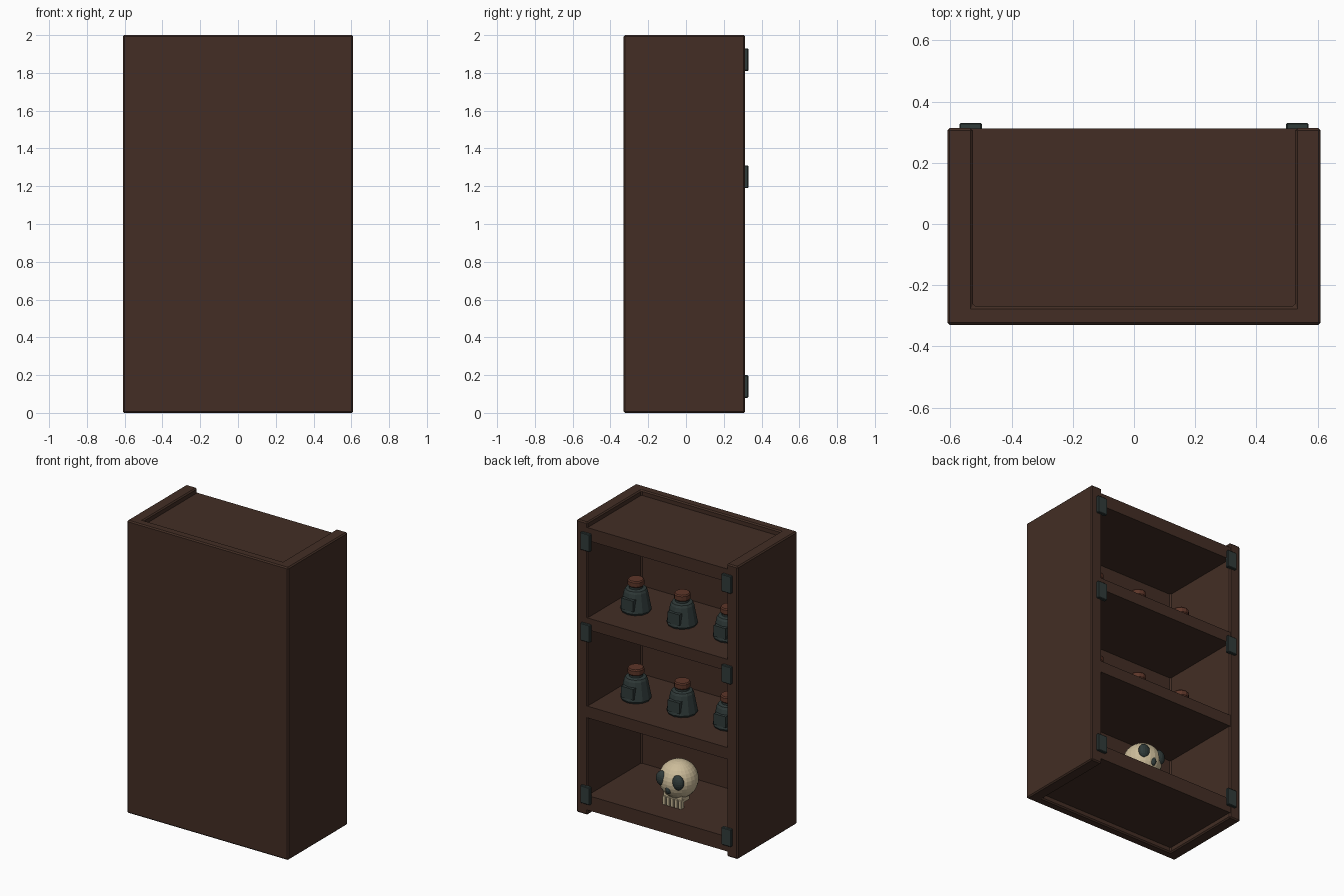
import bpy, bmesh, math
from mathutils import Matrix

if "Cube" in bpy.data.objects:
    bpy.data.objects.remove(bpy.data.objects["Cube"])


def material(name, rgb):
    m = bpy.data.materials.new(name)
    m.diffuse_color = (*rgb, 1)
    m.use_nodes = True
    m.node_tree.nodes["Principled BSDF"].inputs["Base Color"].default_value = m.diffuse_color
    return m


WOOD = material("dark wood", (0.056, 0.027, 0.018))
IRON = material("grey green", (0.030, 0.044, 0.042))
CORK = material("red brown cork", (0.110, 0.037, 0.022))
BONE = material("bone", (0.60, 0.50, 0.32))


def finish(name, bm, mat, bevel=0):
    bmesh.ops.recalc_face_normals(bm, faces=bm.faces)
    me = bpy.data.meshes.new(name)
    bm.to_mesh(me)
    bm.free()
    me.materials.append(mat)
    ob = bpy.data.objects.new(name, me)
    bpy.context.collection.objects.link(ob)
    if bevel:
        mod = ob.modifiers.new("bevel", 'BEVEL')
        mod.width = bevel
        mod.segments = 1
    return ob


def box(name, x, y, z, mat, bevel=0):
    """Box from (min, max) ranges on each axis."""
    bm = bmesh.new()
    bmesh.ops.create_cube(bm, size=1)
    for v in bm.verts:
        for i, (a, b) in enumerate((x, y, z)):
            v.co[i] = (a + b) / 2 + v.co[i] * (b - a)
    return finish(name, bm, mat, bevel)


def prism(name, outline, z0, z1, mat, bevel=0):
    bm = bmesh.new()
    f = bm.faces.new([bm.verts.new((x, y, z0)) for x, y in outline])
    ext = bmesh.ops.extrude_face_region(bm, geom=[f])
    for v in ext["geom"]:
        if isinstance(v, bmesh.types.BMVert):
            v.co.z = z1
    return finish(name, bm, mat, bevel)


def turned(name, profile, centre, mat, sides=12):
    """Closed solid of revolution from (radius, height) points."""
    bm = bmesh.new()
    rings = []
    for r, z in profile:
        rings.append([bm.verts.new((centre[0] + r * math.cos(2 * math.pi * k / sides),
                                    centre[1] + r * math.sin(2 * math.pi * k / sides),
                                    centre[2] + z)) for k in range(sides)])
    for a, b in zip(rings, rings[1:]):
        for k in range(sides):
            n = (k + 1) % sides
            bm.faces.new((a[k], a[n], b[n], b[k]))
    bm.faces.new(rings[0][::-1])
    bm.faces.new(rings[-1])
    return finish(name, bm, mat)


def ellipsoid(name, centre, radii, mat, u=16, v=10):
    bm = bmesh.new()
    bmesh.ops.create_uvsphere(bm, u_segments=u, v_segments=v, radius=1,
                              matrix=Matrix.Translation(centre) @ Matrix.Diagonal((*radii, 1)))
    return finish(name, bm, mat)


# Cabinet shell: two sides and the closed wall as one U-shaped profile
W, IN, Y0, YB, Y1 = 0.61, 0.526, -0.33, -0.269, 0.313
prism("cabinet_shell", [(-W, Y0), (W, Y0), (W, Y1), (IN, Y1), (IN, YB),
                        (-IN, YB), (-IN, Y1), (-W, Y1)], 0, 2, WOOD, 0.008)

# Top, shelves and bottom boards
FLOOR, SHELVES = 0.135, (0.745, 1.348)
for name, z0, z1 in (("bottom_board", 0.035, FLOOR),
                     ("lower_shelf", SHELVES[0] - 0.08, SHELVES[0]),
                     ("upper_shelf", SHELVES[1] - 0.08, SHELVES[1]),
                     ("top_board", 1.877, 1.965)):
    box(name, (-IN - 0.01, IN + 0.01), (YB - 0.01, Y1 - 0.001), (z0, z1), WOOD)

# Hinge plates on the open edge
for z in (0.14, 1.25, 1.87):
    for s in (-1, 1):
        xs = sorted((s * 0.497, s * 0.57))
        box("hinge_plate", xs, (0.305, 0.33), (z - 0.06, z + 0.06), IRON, 0.004)

# Bottles with corks and raised labels
for z in SHELVES:
    for x in (-0.35, 0, 0.35):
        c = (x, 0.04, z)
        turned("bottle", [(0.092, 0), (0.098, 0.012), (0.074, 0.135), (0.066, 0.15),
                          (0.044, 0.155), (0.044, 0.175)], c, IRON)
        turned("cork", [(0.044, 0.168), (0.052, 0.176), (0.052, 0.205), (0.046, 0.213)], c, CORK)
        box("bottle_label", (x - 0.045, x + 0.045), (0.08, 0.136), (z + 0.03, z + 0.105), IRON)

# Skull: cranium, sockets, nose and teeth
ellipsoid("cranium", (0, 0.08, 0.305), (0.125, 0.125, 0.125), BONE, 24, 16)
for s in (-1, 1):
    ellipsoid("eye_socket", (s * 0.06, 0.173, 0.325), (0.042, 0.03, 0.05), IRON)
ellipsoid("nose_hole", (0, 0.188, 0.268), (0.02, 0.02, 0.03), IRON, 12, 8)
box("upper_jaw", (-0.07, 0.07), (0.06, 0.145), (0.175, 0.225), BONE)
for i in range(5):
    x = (i - 2) * 0.03
    box("tooth", (x - 0.011, x + 0.011), (0.12, 0.153), (FLOOR, 0.195), BONE, 0.002)
